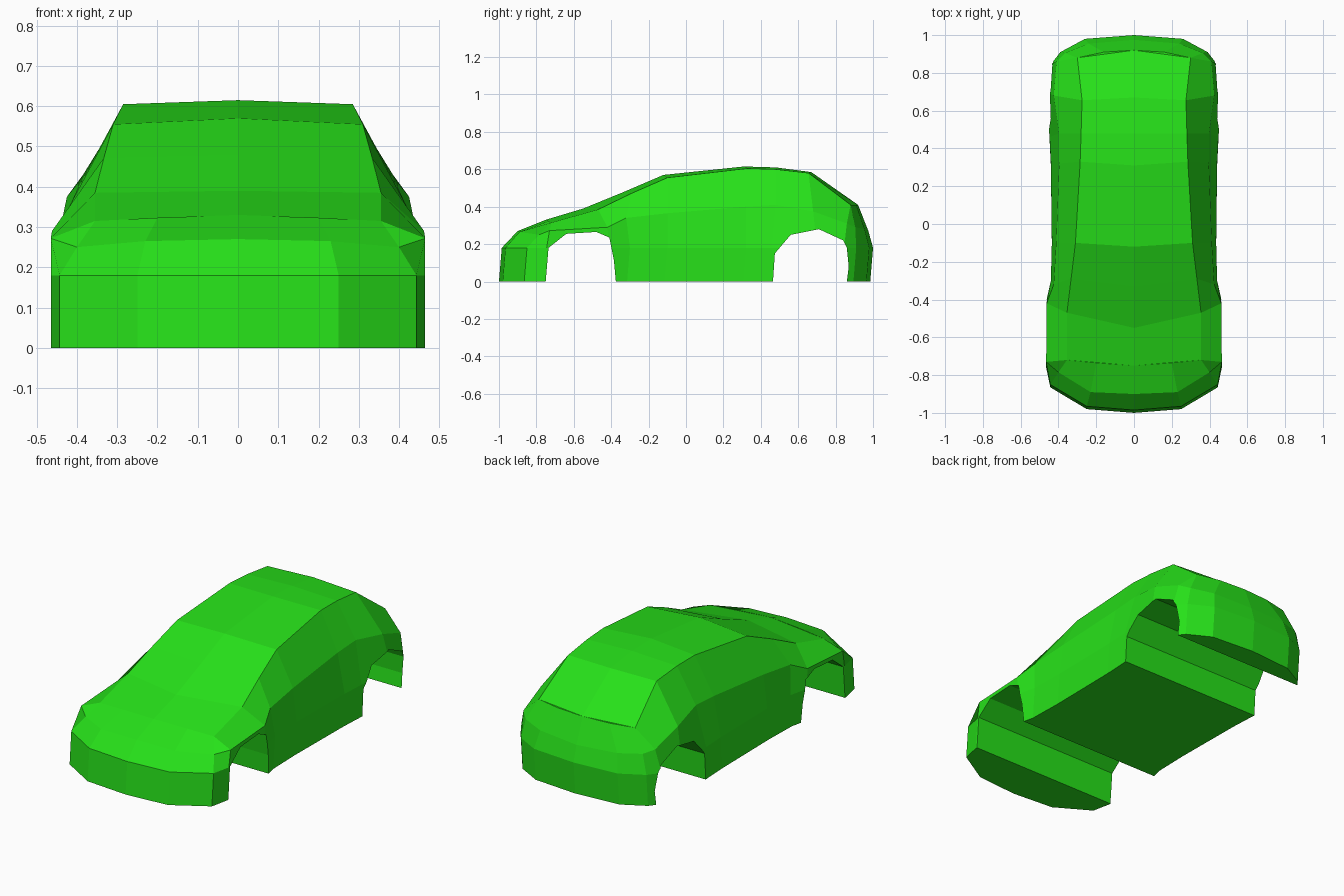
import bpy, bmesh

if "Cube" in bpy.data.objects:
    bpy.data.objects.remove(bpy.data.objects["Cube"])

paint = bpy.data.materials.new("green_paint")
paint.diffuse_color = (0.02, 0.75, 0.01, 1)
paint.use_nodes = True
paint.node_tree.nodes["Principled BSDF"].inputs["Base Color"].default_value = paint.diffuse_color


def make_object(name, bm):
    bmesh.ops.recalc_face_normals(bm, faces=bm.faces)
    mesh = bpy.data.meshes.new(name)
    bm.to_mesh(mesh)
    bm.free()
    ob = bpy.data.objects.new(name, mesh)
    bpy.context.collection.objects.link(ob)
    return ob


# Four rails run from the nose to the tail along one half of the car
waist = [(0, -.985), (.25, -.965), (.443, -.85), (.465, -.745), (.465, -.41),
         (.44, -.30), (.435, -.10), (.44, .32), (.447, .46), (.465, .70),
         (.44, .845), (.39, .91), (.26, .98), (0, 1.0)]
shoulder = [(0, -.90, .27), (.23, -.89, .265), (.40, -.785, .25),
            (.465, -.73, .272), (.462, -.42, .29), (.425, -.32, .34),
            (.412, -.10, .365), (.396, .32, .40), (.397, .48, .41),
            (.425, .68, .375), (.41, .86, .31), (.365, .905, .29),
            (.24, .955, .28), (0, .975, .27)]
crease = [(0, -.75, .33), (.20, -.735, .323), (.355, -.72, .315),
          (.355, -.72, .315), (.355, -.47, .385), (.333, -.29, .472),
          (.31, -.10, .555), (.285, .33, .605), (.28, .48, .60),
          (.275, .655, .58), (.30, .88, .41), (.30, .88, .41),
          (.16, .91, .41), (0, .92, .41)]
spine = [(-.75, .33)] * 4 + [(-.55, .39), (-.33, .48), (-.12, .57),
                             (.31, .615), (.48, .61), (.67, .585)] + [(.92, .41)] * 4

# Body: skin between the rails, shared points welded, floor closed
bm = bmesh.new()
cache = {}


def vert(p):
    key = tuple(round(c, 4) for c in p)
    if key not in cache:
        cache[key] = bm.verts.new(key)
    return cache[key]


rings = []
for w, s, c, t in zip(waist, shoulder, crease, spine):
    levels = [(w[0], w[1] - .015, 0), (w[0], w[1], .18), s, c, (0, *t)]
    rings.append([vert(p) for p in levels])
for a, b in zip(rings, rings[1:]):
    for j in range(4):
        corners = list(dict.fromkeys([a[j], b[j], b[j + 1], a[j + 1]]))
        if len(corners) > 2:
            bm.faces.new(corners)
bm.faces.new([r[0] for r in rings])
body = make_object("car_body", bm)
body.data.materials.append(paint)
mirror = body.modifiers.new("mirror", 'MIRROR')
mirror.merge_threshold = 0.001

# Wheel wells: faceted arches cut through the full width
arches = {
    "front_wheel_well": [(-.75, -.1), (-.75, 0), (-.735, .18), (-.64, .255), (-.48, .265),
                         (-.41, .235), (-.385, .11), (-.375, 0), (-.375, -.1)],
    "rear_wheel_well": [(.465, -.1), (.465, 0), (.475, .15), (.56, .25), (.71, .28),
                        (.84, .22), (.86, .18), (.87, .08), (.86, 0), (.86, -.1)],
}
for name, outline in arches.items():
    bm = bmesh.new()
    face = bm.faces.new([bm.verts.new((-.7, y, z)) for y, z in outline])
    extruded = bmesh.ops.extrude_face_region(bm, geom=[face])["geom"]
    bmesh.ops.translate(bm, vec=(1.4, 0, 0),
                        verts=[g for g in extruded if isinstance(g, bmesh.types.BMVert)])
    cutter = make_object(name + "_cutter", bm)
    cutter.data.materials.append(paint)
    cutter.hide_render = True
    cutter.display_type = 'WIRE'
    cut = body.modifiers.new(name, 'BOOLEAN')
    cut.operation = 'DIFFERENCE'
    cut.solver = 'EXACT'
    cut.object = cutter
